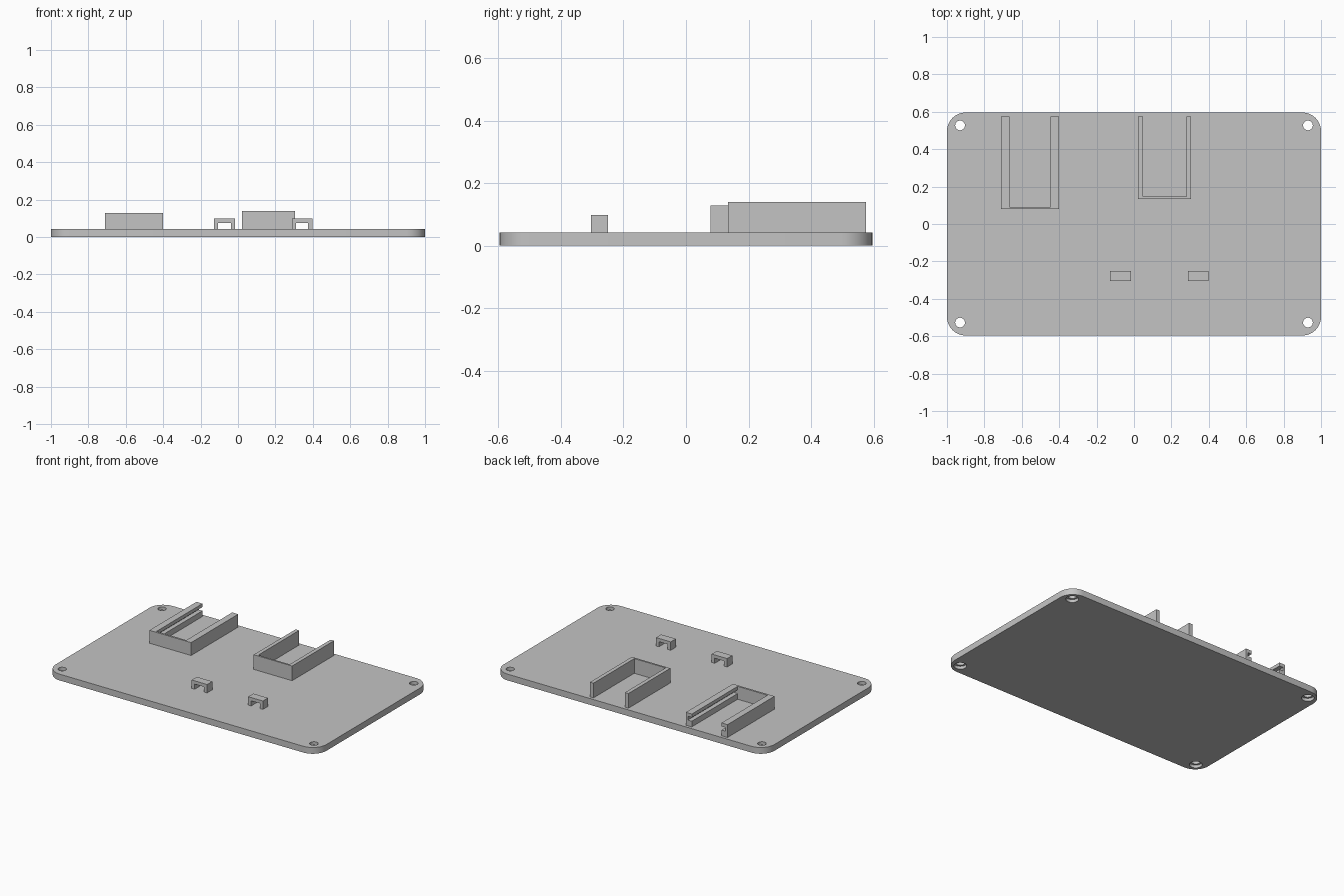
import bpy, bmesh, math
from mathutils import Vector

cube = bpy.data.objects.get("Cube")
if cube:
    bpy.data.objects.remove(cube, do_unlink=True)

# Single grey material
grey = bpy.data.materials.new("plain grey")
grey.use_nodes = True
colour = (0.55, 0.55, 0.55, 1)
grey.diffuse_color = colour
grey.node_tree.nodes["Principled BSDF"].inputs["Base Color"].default_value = colour


def add_prism(bm, outline, start, depth):
    """Extrude a closed outline of 3D points by the depth vector."""
    face = bm.faces.new([bm.verts.new(Vector(p) + Vector(start)) for p in outline])
    result = bmesh.ops.extrude_face_region(bm, geom=[face], use_keep_orig=True)
    verts = [v for v in result["geom"] if isinstance(v, bmesh.types.BMVert)]
    bmesh.ops.translate(bm, verts=verts, vec=depth)


def add_box(bm, x0, x1, y0, y1, z0, z1):
    add_prism(bm, [(x0, y0, z0), (x1, y0, z0), (x1, y1, z0), (x0, y1, z0)],
              (0, 0, 0), (0, 0, z1 - z0))


def finish(name, bm):
    bmesh.ops.recalc_face_normals(bm, faces=bm.faces[:])
    mesh = bpy.data.meshes.new(name)
    bm.to_mesh(mesh)
    bm.free()
    mesh.materials.append(grey)
    obj = bpy.data.objects.new(name, mesh)
    bpy.context.collection.objects.link(obj)
    return obj


HALF_X, HALF_Y, TOP = 1.0, 0.596, 0.042
HOLE_X, HOLE_Y = 0.93, 0.527

# Base plate with rounded corners
bm = bmesh.new()
add_box(bm, -HALF_X, HALF_X, -HALF_Y, HALF_Y, 0, TOP)
upright = [e for e in bm.edges if abs(e.verts[0].co.z - e.verts[1].co.z) > TOP / 2]
bmesh.ops.bevel(bm, geom=upright, offset=0.1, segments=10, profile=0.5, affect='EDGES')
plate = finish("base_plate", bm)

# Corner screw holes, wider recess on the underside
for name, radius, z0, z1 in (("recess_cutter", 0.039, -0.03, 0.02),
                             ("hole_cutter", 0.026, -0.05, 0.08)):
    bm = bmesh.new()
    for sx in (-1, 1):
        for sy in (-1, 1):
            ring = [(radius * math.cos(i * math.tau / 32),
                     radius * math.sin(i * math.tau / 32), 0) for i in range(32)]
            add_prism(bm, ring, (sx * HOLE_X, sy * HOLE_Y, z0), (0, 0, z1 - z0))
    cutter = finish(name, bm)
    cutter.hide_render = True
    mod = plate.modifiers.new(name, 'BOOLEAN')
    mod.operation = 'DIFFERENCE'
    mod.solver = 'EXACT'
    mod.object = cutter
    bpy.context.view_layer.objects.active = plate
    bpy.ops.object.modifier_apply(modifier=mod.name)
    bpy.data.objects.remove(cutter, do_unlink=True)

bpy.ops.object.select_all(action='DESELECT')
plate.select_set(True)
bpy.context.view_layer.objects.active = plate
bpy.ops.object.shade_smooth_by_angle(angle=math.radians(30))


def holder(name, x0, x1, y0, y1, top, wall, front, groove=None):
    """Open-backed U frame; groove gives (floor, ceiling, remaining wall)."""
    bm = bmesh.new()
    add_box(bm, x0, x1, y0, y0 + front, TOP, top)
    profile = [(0, TOP), (wall, TOP)]
    if groove:
        low, high, web = groove
        profile += [(wall, low), (web, low), (web, high), (wall, high)]
    profile += [(wall, top), (0, top)]
    for edge, side in ((x0, 1), (x1, -1)):
        outline = [(edge + side * u, 0, z) for u, z in profile]
        add_prism(bm, outline, (0, y0 + front, 0), (0, y1 - y0 - front, 0))
    return finish(name, bm)


# Two open-backed board holders
holder("grooved_holder", -0.71, -0.402, 0.079, 0.576, 0.128, 0.044, 0.013,
       groove=(0.08, 0.105, 0.015))
holder("plain_holder", 0.022, 0.306, 0.134, 0.576, 0.14, 0.026, 0.012)


# Small cable bridges
def bridge(name, x0, x1, leg):
    y0, y1, top, gap = -0.304, -0.25, 0.098, 0.076
    outline = [(x0, TOP), (x0 + leg, TOP), (x0 + leg, gap), (x1 - leg, gap),
               (x1 - leg, TOP), (x1, TOP), (x1, top), (x0, top)]
    bm = bmesh.new()
    add_prism(bm, [(x, 0, z) for x, z in outline], (0, y0, 0), (0, y1 - y0, 0))
    return finish(name, bm)


bridge("right_bridge", -0.129, -0.015, 0.022)
bridge("left_bridge", 0.288, 0.397, 0.022)
